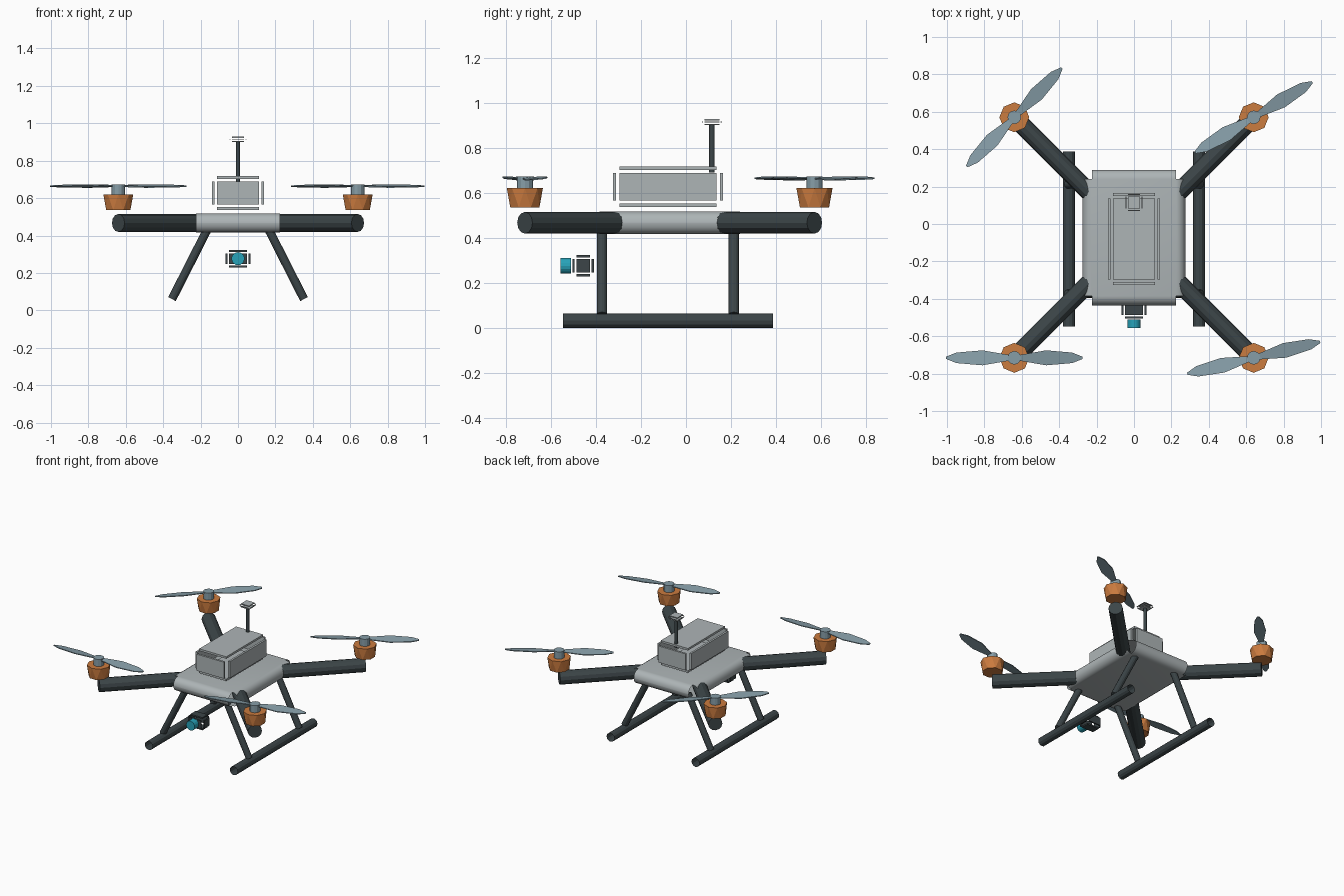
import bpy, bmesh, math
from mathutils import Vector, Matrix

if "Cube" in bpy.data.objects:
    bpy.data.objects.remove(bpy.data.objects["Cube"])


def material(name, rgb):
    m = bpy.data.materials.new(name)
    m.use_nodes = True
    m.diffuse_color = (*rgb, 1)
    m.node_tree.nodes["Principled BSDF"].inputs["Base Color"].default_value = (*rgb, 1)
    return m


GREY = material("light grey", (0.42, 0.46, 0.47))
DARK = material("charcoal", (0.045, 0.06, 0.065))
ORANGE = material("orange", (0.6, 0.2, 0.05))
SLATE = material("slate blue", (0.24, 0.34, 0.39))
TEAL = material("teal", (0.02, 0.36, 0.48))
MID_Y = -0.0725


def finish(name, bm, mat, smooth=False):
    bmesh.ops.recalc_face_normals(bm, faces=bm.faces)
    me = bpy.data.meshes.new(name)
    bm.to_mesh(me)
    bm.free()
    me.materials.append(mat)
    ob = bpy.data.objects.new(name, me)
    bpy.context.collection.objects.link(ob)
    if smooth:
        bpy.ops.object.select_all(action='DESELECT')
        ob.select_set(True)
        bpy.context.view_layer.objects.active = ob
        bpy.ops.object.shade_smooth_by_angle(angle=math.radians(35))
    return ob


def rod(name, a, b, r1, mat, r2=None, sides=12, caps=True):
    """Cylinder or taper running from point a to point b."""
    a, b = Vector(a), Vector(b)
    turn = (b - a).to_track_quat('Z', 'Y').to_matrix().to_4x4()
    bm = bmesh.new()
    bmesh.ops.create_cone(bm, cap_ends=caps, segments=sides, radius1=r1,
                          radius2=r1 if r2 is None else r2, depth=(b - a).length,
                          matrix=Matrix.Translation((a + b) / 2) @ turn)
    return finish(name, bm, mat)


def add_box(bm, centre, size):
    bmesh.ops.create_cube(bm, size=1, matrix=Matrix.Translation(centre) @ Matrix.Diagonal((*size, 1)))


def panel_box(name, centre, half, inset, thick, mat):
    """Six thin panels standing apart at the edges, around an empty core."""
    bm = bmesh.new()
    for axis in range(3):
        for side in (-1, 1):
            size = [2 * (h - inset) for h in half]
            size[axis] = thick
            offset = Vector((0, 0, 0))
            offset[axis] = side * (half[axis] - thick / 2)
            add_box(bm, Vector(centre) + offset, size)
    return finish(name, bm, mat)


# Body: slab with half-round edges and open corners
bm = bmesh.new()
add_box(bm, (0, MID_Y, 0.467), (0.55, 0.725, 0.102))
bmesh.ops.bevel(bm, geom=bm.edges[:], offset=0.05, segments=4, profile=0.5, affect='EDGES')
corners = [f for f in bm.faces if abs(f.calc_center_median().x) > 0.226
           and abs(f.calc_center_median().y - MID_Y) > 0.3135]
bmesh.ops.delete(bm, geom=corners, context='FACES')
finish("body", bm, GREY, smooth=True)

# Battery pack, antenna and camera mount
panel_box("battery_pack", (0, -0.08, 0.627), (0.14, 0.245, 0.09), 0.029, 0.015, GREY)
rod("antenna_mast", (0, 0.115, 0.69), (0, 0.115, 0.905), 0.012, DARK)
panel_box("antenna_cap", (0, 0.115, 0.914), (0.045, 0.045, 0.014), 0.012, 0.006, GREY)
panel_box("camera_mount", (0, -0.457, 0.276), (0.067, 0.048, 0.047), 0.018, 0.01, DARK)
rod("camera_lens", (0, -0.51, 0.276), (0, -0.557, 0.276), 0.035, TEAL, sides=16)


def motor(name, x, y):
    """Faceted, twisted cup, wider at the top."""
    bm = bmesh.new()
    bmesh.ops.create_cone(bm, cap_ends=True, segments=8, radius1=0.07, radius2=0.08,
                          depth=0.085, matrix=Matrix.Translation((0, 0, 0.578)))
    low = [v for v in bm.verts if v.co.z < 0.578]
    bmesh.ops.rotate(bm, verts=low, cent=(0, 0, 0), matrix=Matrix.Rotation(0.39, 3, 'Z'))
    bmesh.ops.triangulate(bm, faces=[f for f in bm.faces if len(f.verts) == 4])
    bmesh.ops.translate(bm, verts=bm.verts, vec=(x, y, 0))
    finish(name, bm, ORANGE)


def propeller(name, x, y, degrees):
    """Two tapered, slightly pitched blades."""
    bm = bmesh.new()
    stations = [(0.02, 0.014), (0.17, 0.04), (0.31, 0.028), (0.365, 0.006)]
    for turn in (0, math.pi):
        rows = []
        for r, w in stations:
            rows.append([bm.verts.new((r, s * w, 0.664 + s * w * 0.15 + h))
                         for s, h in ((-1, -0.003), (1, -0.003), (1, 0.003), (-1, 0.003))])
        for p, q in zip(rows, rows[1:]):
            for i in range(4):
                j = (i + 1) % 4
                bm.faces.new((p[i], p[j], q[j], q[i]))
        bm.faces.new(rows[0])
        bm.faces.new(rows[-1])
        verts = [v for row in rows for v in row]
        bmesh.ops.rotate(bm, verts=verts, cent=(0, 0, 0),
                         matrix=Matrix.Rotation(turn + math.radians(degrees), 3, 'Z'))
    bmesh.ops.translate(bm, verts=bm.verts, vec=(x, y, 0))
    finish(name, bm, SLATE)


# Arms, motors, hubs and propellers at the four corners
spin = {(-1, -1): 0, (1, -1): 13.5, (1, 1): 31, (-1, 1): 46}
for (sx, sy), degrees in spin.items():
    tag = ("front" if sy < 0 else "back") + ("_left" if sx > 0 else "_right")
    x, y = sx * 0.64, MID_Y + sy * 0.643
    rod(tag + "_arm", (sx * 0.2, MID_Y + sy * 0.203, 0.467), (x, y, 0.467), 0.048, DARK)
    motor(tag + "_motor", x, y)
    rod(tag + "_hub", (x, y, 0.615), (x, y, 0.673), 0.036, SLATE)
    propeller(tag + "_propeller", x, y, degrees)

# Landing gear
for sx, side in ((1, "left"), (-1, "right")):
    for y, end in ((-0.373, "front"), (0.212, "back")):
        rod(f"{end}_{side}_strut", (sx * 0.165, y, 0.43), (sx * 0.353, y, 0.06), 0.023, DARK)
    rod(f"{side}_skid", (sx * 0.348, -0.547, 0.032), (sx * 0.348, 0.387, 0.032), 0.032, DARK, caps=False)
